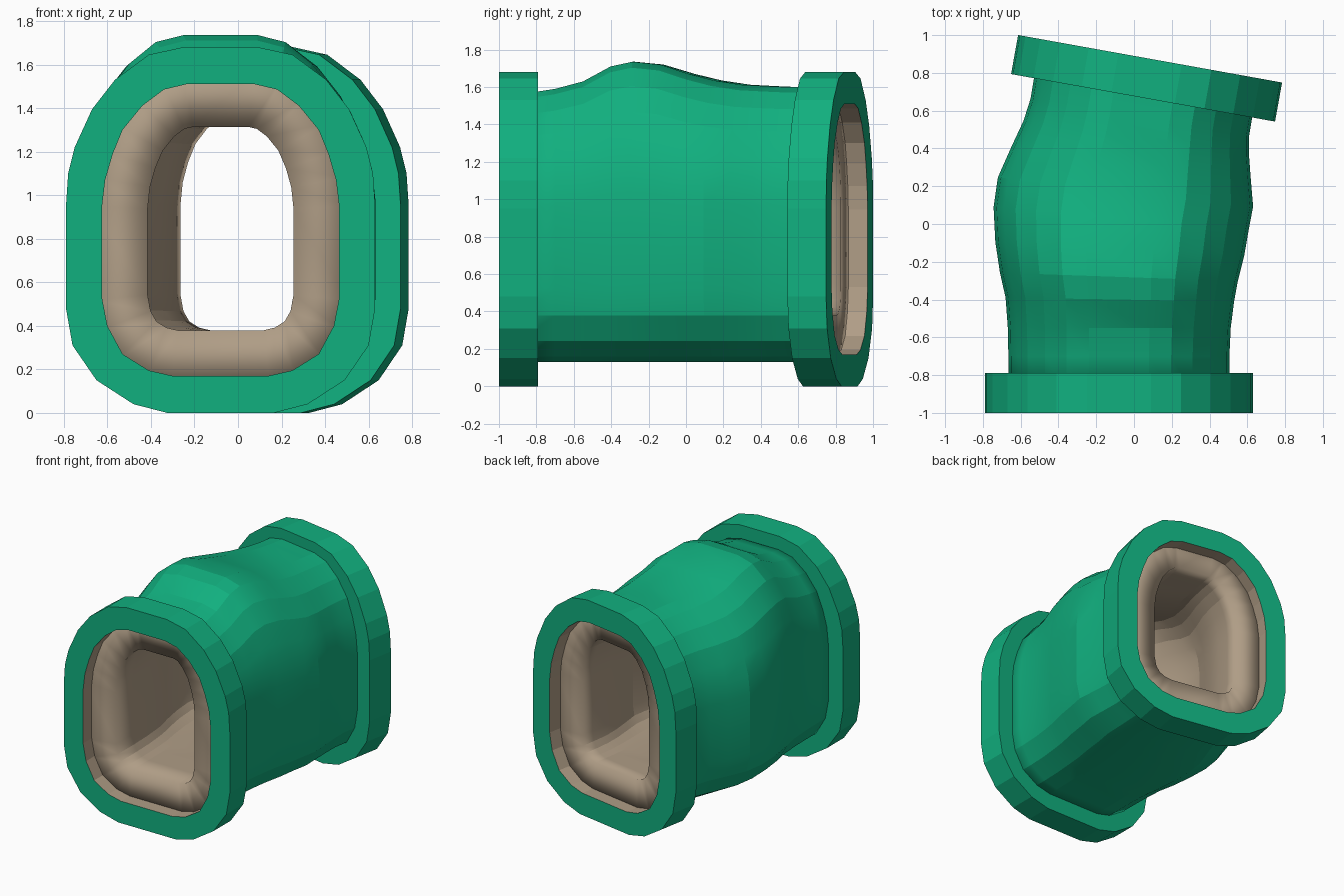
import bpy
from math import radians, sin, cos

cube = bpy.data.objects.get("Cube")
if cube:
    bpy.data.objects.remove(cube)


def material(name, rgb):
    mat = bpy.data.materials.new(name)
    mat.use_nodes = True
    mat.diffuse_color = (*rgb, 1)
    mat.node_tree.nodes["Principled BSDF"].inputs["Base Color"].default_value = (*rgb, 1)
    return mat


GREEN = material("green", (0.0056, 0.434, 0.212))
TAN = material("tan", (0.43, 0.337, 0.238))

# Half outlines (distance from centre, height), bottom to top
FLANGE = [(.245, 0), (.40, .04), (.57, .15), (.68, .31), (.71, .48), (.71, .95),
          (.70, 1.1), (.67, 1.22), (.59, 1.395), (.485, 1.53), (.33, 1.645), (.17, 1.68)]
OPENING = [(.22, .17), (.33, .195), (.45, .27), (.52, .40), (.545, .53), (.545, .945),
           (.53, 1.07), (.495, 1.19), (.45, 1.30), (.36, 1.41), (.26, 1.485), (.155, 1.51)]
# Tube section lies between the opening and the flange edge
TUBE = [(a + (c - a) * .24, b + (d - b) * .24)
        for (a, b), (c, d) in zip(OPENING, FLANGE)]


def section(half, cx, cy, angle, width=1.0, rise=1.0):
    """Mirror a half outline, scale it and stand it across the path."""
    full = half + [(-x, z) for x, z in reversed(half)]
    a = radians(angle)
    base = .5
    return [(cx + x * width * cos(a), cy - x * width * sin(a),
             z if z < base else base + (z - base) * rise) for x, z in full]


def loft(name, loops, closed, tan_band=None):
    """Skin a list of matching loops with quads."""
    n = len(loops[0])
    verts = [p for loop in loops for p in loop]
    faces, mats = [], []
    for s in range(len(loops) if closed else len(loops) - 1):
        t = (s + 1) % len(loops)
        for i in range(n):
            j = (i + 1) % n
            faces.append((s * n + i, t * n + i, t * n + j, s * n + j))
            mats.append(1 if s == tan_band else 0)
    mesh = bpy.data.meshes.new(name)
    mesh.from_pydata(verts, [], faces)
    mesh.materials.append(GREEN)
    mesh.materials.append(TAN)
    mesh.polygons.foreach_set("material_index", mats)
    mesh.update()
    obj = bpy.data.objects.new(name, mesh)
    bpy.context.collection.objects.link(obj)
    return obj


# End flanges, with a tan lining in the opening
def flange(name, cx, cy, angle, depth=.21):
    a = radians(angle)
    end = (cx + depth * sin(a), cy + depth * cos(a))
    loft(name, [section(FLANGE, cx, cy, angle), section(FLANGE, *end, angle),
                section(OPENING, *end, angle), section(OPENING, cx, cy, angle)],
         True, tan_band=2)


TILT = 10.2
flange("front_flange", -.08, -1, 0)
flange("back_flange", .048, .668, TILT)

# Bulging, bending tube: centre x, centre y, turn, half width, top height
STATIONS = [
    (-.08, -.895, 0, .585, 1.56), (-.08, -.7, 0, .585, 1.59),
    (-.078, -.55, 0, .59, 1.63), (-.075, -.4, 1, .605, 1.71),
    (-.08, -.28, 2, .63, 1.735), (-.075, -.13, 3, .66, 1.72),
    (-.068, .03, 5, .678, 1.67), (-.045, .17, 6.5, .68, 1.635),
    (-.015, .32, 8, .64, 1.612), (.012, .45, 9, .605, 1.605),
    (.03, .56, 10, .587, 1.60), (.048, .668, TILT, .587, 1.60),
    (.066, .772, TILT, .585, 1.60)]
half_width = max(x for x, z in TUBE)
height = TUBE[-1][1]
tube = loft("tube", [section(TUBE, x, y, a, w / half_width, (top - .5) / (height - .5))
                     for x, y, a, w, top in STATIONS], False)

# Thick wall with a tan inside and tan end faces
wall = tube.modifiers.new("wall", 'SOLIDIFY')
wall.thickness = .25
wall.offset = -1
wall.use_even_offset = True
wall.material_offset = 1
wall.material_offset_rim = 1

bpy.ops.object.select_all(action='DESELECT')
tube.select_set(True)
bpy.context.view_layer.objects.active = tube
bpy.ops.object.shade_smooth_by_angle(angle=radians(13))
